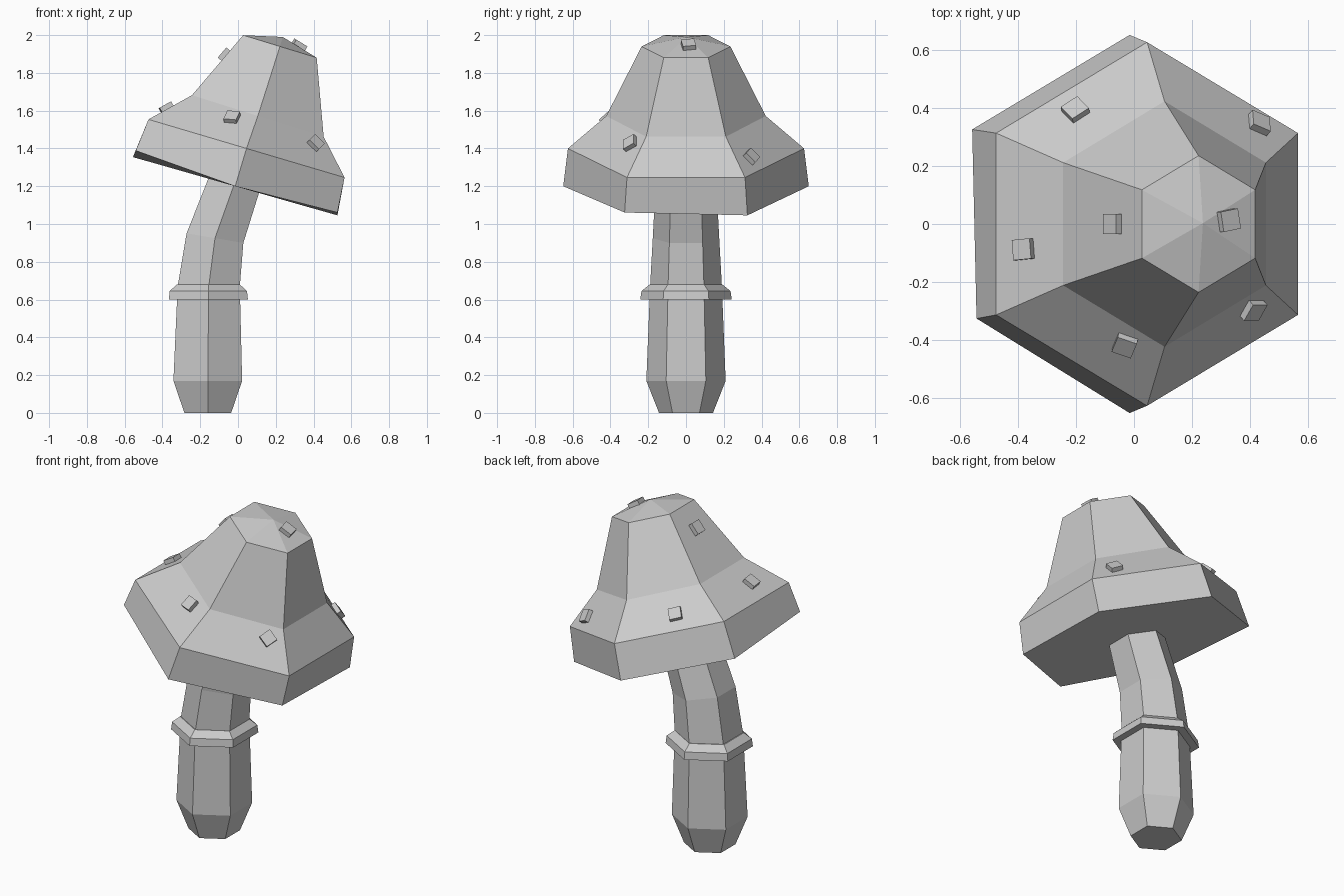
import bpy, bmesh
from math import radians, sin, cos, pi
from mathutils import Vector, Matrix, Euler
from mathutils.bvhtree import BVHTree

cube = bpy.data.objects.get("Cube")
if cube:
    bpy.data.objects.remove(cube, do_unlink=True)

# One flat stone grey for everything
GREY = (0.6, 0.6, 0.6, 1)
grey = bpy.data.materials.new("plain_grey")
grey.use_nodes = True
grey.diffuse_color = GREY
shader = grey.node_tree.nodes["Principled BSDF"]
shader.inputs["Base Color"].default_value = GREY
shader.inputs["Roughness"].default_value = 0.9


def finish(name, bm):
    """Turn a bmesh into a flat-shaded object."""
    bmesh.ops.recalc_face_normals(bm, faces=bm.faces)
    mesh = bpy.data.meshes.new(name)
    bm.to_mesh(mesh)
    bm.free()
    mesh.materials.append(grey)
    obj = bpy.data.objects.new(name, mesh)
    bpy.context.collection.objects.link(obj)
    return obj


def loft(sections, peak=None):
    """Join hexagons given as (x, z, tilt in degrees, radius), bottom to top."""
    bm = bmesh.new()
    rings = []
    for x, z, tilt, radius in sections:
        turn = Matrix.Rotation(radians(tilt), 3, 'Y')
        ring = []
        for k in range(6):
            a = pi / 2 + k * pi / 3
            flat = Vector((radius * cos(a), radius * sin(a), 0))
            ring.append(bm.verts.new(Vector((x, 0, z)) + turn @ flat))
        rings.append(ring)
    for low, high in zip(rings, rings[1:]):
        for k in range(6):
            n = (k + 1) % 6
            bm.faces.new((low[k], low[n], high[n], high[k]))
    bm.faces.new(rings[0])
    if peak:
        tip = bm.verts.new(peak)
        for k in range(6):
            bm.faces.new((rings[-1][k], rings[-1][(k + 1) % 6], tip))
    else:
        bm.faces.new(rings[-1])
    return bm, rings


# Bent stem, running up into the cap
stem, _ = loft([(-0.16, 0, 0, 0.143), (-0.16, 0.17, 0, 0.21),
                (-0.155, 0.67, 0, 0.19), (-0.122, 0.925, 9.6, 0.176),
                (-0.015, 1.225, 16, 0.16)])
finish("stem", stem)

# Collar around the stem
collar, _ = loft([(-0.157, 0.60, 0, 0.242), (-0.157, 0.645, 0, 0.236),
                  (-0.157, 0.68, 0, 0.192)])
finish("stem_collar", collar)

# Tilted bell-shaped cap, its front rim slightly lifted
cap, rings = loft([(-0.015, 1.2, 15.9, 0.65), (0.045, 1.4, 16.5, 0.625),
                   (0.105, 1.572, 17.5, 0.422), (0.222, 1.94, 17, 0.235)],
                  peak=(0.237, 0.003, 1.99))
rings[0][2].co += Vector((0.015, 0, 0.034))
rings[0][4].co.z += 0.015
cap.normal_update()
surface = BVHTree.FromBMesh(cap)
finish("cap", cap)

# Square warts lying on the cap: x, y, spin in degrees
warts = [(-0.03, -0.41, -8), (0.405, -0.29, 32), (0.425, 0.34, 30),
         (0.32, 0.013, 10), (-0.065, 0.0, 0), (-0.375, -0.087, 5),
         (-0.2, 0.385, 25)]
for i, (x, y, spin) in enumerate(warts, 1):
    hit, normal, _, _ = surface.ray_cast(Vector((x, y, 3)), Vector((0, 0, -1)))
    if normal.z < 0:
        normal = -normal
    turn = normal.to_track_quat('Z', 'Y').to_matrix().to_4x4()
    place = (Matrix.Translation(hit + normal * 0.008) @ turn
             @ Matrix.Rotation(radians(spin), 4, 'Z')
             @ Matrix.Diagonal((0.07, 0.07, 0.035, 1)))
    bm = bmesh.new()
    bmesh.ops.create_cube(bm, size=1, matrix=place)
    finish(f"cap_wart_{i}", bm)
